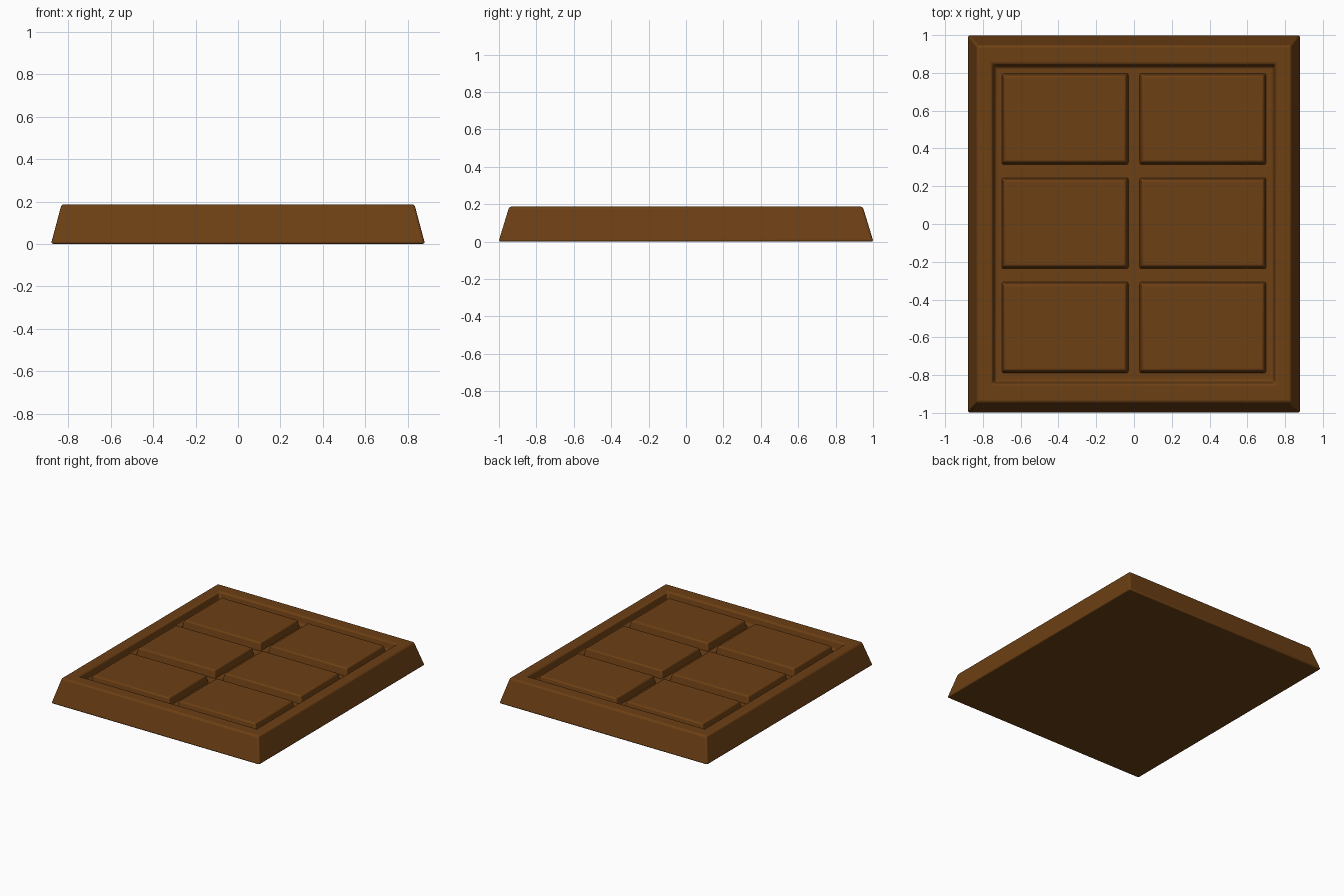
import bpy, bmesh

if "Cube" in bpy.data.objects:
    bpy.data.objects.remove(bpy.data.objects["Cube"])

mat = bpy.data.materials.new("chocolate")
mat.diffuse_color = (0.15, 0.05, 0.007, 1)
mat.use_nodes = True
mat.node_tree.nodes["Principled BSDF"].inputs["Base Color"].default_value = mat.diffuse_color


def stack(name, rings, center, bevel):
    """Solid made of stacked rectangles (half x, half y, z), capped at both ends."""
    bm = bmesh.new()
    loops = []
    for hx, hy, z in rings:
        loops.append([bm.verts.new((center[0] + sx * hx, center[1] + sy * hy, z))
                      for sx, sy in ((-1, -1), (1, -1), (1, 1), (-1, 1))])
    for a, b in zip(loops, loops[1:]):
        for i in range(4):
            j = (i + 1) % 4
            bm.faces.new((a[i], a[j], b[j], b[i]))
    bm.faces.new(loops[0][::-1])
    bm.faces.new(loops[-1])
    bmesh.ops.recalc_face_normals(bm, faces=bm.faces)
    me = bpy.data.meshes.new(name)
    bm.to_mesh(me)
    bm.free()
    ob = bpy.data.objects.new(name, me)
    bpy.context.collection.objects.link(ob)
    me.materials.append(mat)
    # softened edges
    mod = ob.modifiers.new("soft_edges", 'BEVEL')
    mod.width = bevel
    mod.segments = 3
    mod.limit_method = 'ANGLE'
    bpy.context.view_layer.objects.active = ob
    ob.select_set(True)
    bpy.ops.object.shade_smooth_by_angle(angle=0.6)
    ob.select_set(False)
    return ob


# slab with sloped sides, raised rim and sunken floor
stack("bar_base", [(0.882, 1.002, 0), (0.832, 0.945, 0.187),
                   (0.75, 0.846, 0.187), (0.737, 0.833, 0.125)], (0, 0), 0.012)

# six raised segments
for col, x in enumerate((-0.365, 0.365)):
    for row, y in enumerate((-0.548, 0.004, 0.556)):
        stack(f"segment_{col}_{row}", [(0.337, 0.243, 0.115), (0.322, 0.228, 0.182)],
              (x, y), 0.01)
